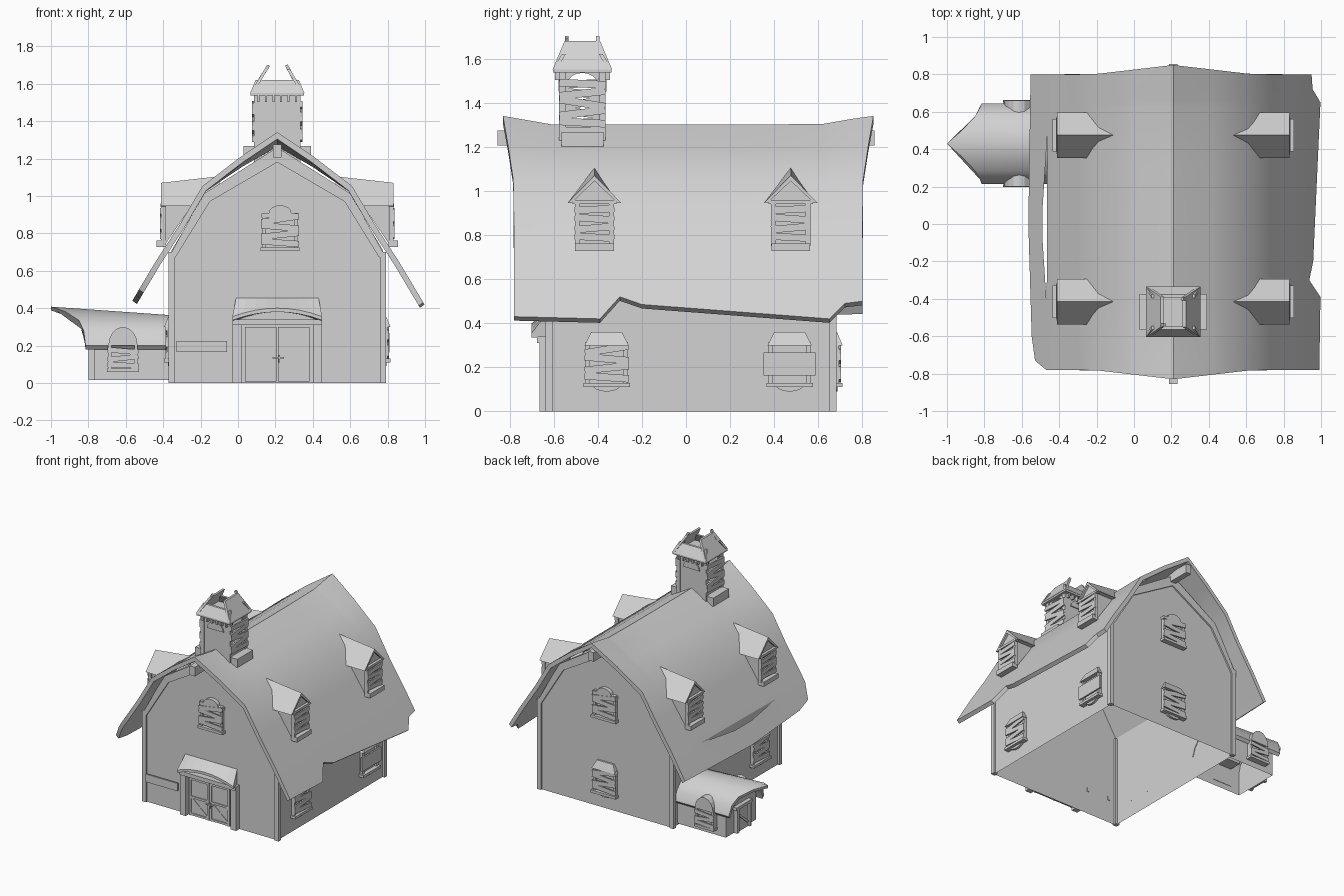
import bpy, bmesh, math
from mathutils import Matrix, Vector

if "Cube" in bpy.data.objects:
    bpy.data.objects.remove(bpy.data.objects["Cube"], do_unlink=True)

GREY = (0.65, 0.65, 0.65, 1)
mat = bpy.data.materials.new("weathered grey")
mat.use_nodes = True
mat.diffuse_color = GREY
mat.node_tree.nodes["Principled BSDF"].inputs["Base Color"].default_value = GREY

CX = 0.21       # centre line of the barn
HALF = 0.565    # half width of the walls
FRONT, BACK = -0.625, 0.67


def place(x, y, z=0, deg=0):
    return Matrix.Translation((x, y, z)) @ Matrix.Rotation(math.radians(deg), 4, "Z")


def finish(name, bm, m):
    bm.transform(m)
    bmesh.ops.recalc_face_normals(bm, faces=bm.faces[:])
    me = bpy.data.meshes.new(name)
    bm.to_mesh(me)
    bm.free()
    me.materials.append(mat)
    ob = bpy.data.objects.new(name, me)
    bpy.context.collection.objects.link(ob)
    return ob


def loft(name, rings, m=Matrix(), open_base=False):
    bm = bmesh.new()
    rows = [[bm.verts.new(p) for p in r] for r in rings]
    n = len(rows[0])
    for a, b in zip(rows, rows[1:]):
        for i in range(n):
            j = (i + 1) % n
            bm.faces.new((a[i], a[j], b[j], b[i]))
    bm.faces.new(rows[0])
    bm.faces.new(rows[-1])
    if open_base:
        bm.normal_update()
        low = min(v.co.z for v in bm.verts)
        floor = [f for f in bm.faces if all(v.co.z < low + 1e-4 for v in f.verts)]
        bmesh.ops.delete(bm, geom=floor, context="FACES")
    return finish(name, bm, m)


def prism(name, pts, y0, y1, m=Matrix(), open_base=False):
    return loft(name, [[(x, y, z) for x, z in pts] for y in (y0, y1)], m, open_base)


def boxes(name, items, m=Matrix()):
    """Each item: x, y, z of the centre, three sizes, optional roll in degrees."""
    bm = bmesh.new()
    for x, y, z, sx, sy, sz, *roll in items:
        t = Matrix.Translation((x, y, z))
        if roll:
            t = t @ Matrix.Rotation(math.radians(roll[0]), 4, "Y")
        bmesh.ops.create_cube(bm, size=1, matrix=t @ Matrix.Diagonal((sx, sy, sz, 1)))
    return finish(name, bm, m)


def arch(hw, z, h, steps=8):
    a = [math.pi * i / steps for i in range(steps + 1)]
    return [(hw * math.cos(t), z + h * math.sin(t)) for t in a]


def smooth(ob):
    bpy.ops.object.select_all(action="DESELECT")
    ob.select_set(True)
    bpy.context.view_layer.objects.active = ob
    bpy.ops.object.shade_smooth_by_angle(angle=math.radians(32))


def lerp(table, y):
    for (y0, a), (y1, b) in zip(table, table[1:]):
        if y <= y1:
            return a + (b - a) * (y - y0) / (y1 - y0)
    return table[-1][1]


def mirrored(half):
    """Closed outline from a half profile running from base to peak."""
    return [(CX - d, z) for d, z in half] + [(CX + d, z) for d, z in reversed(half[:-1])]


# Walls, open underneath
prism("barn_walls", mirrored([(HALF, 0), (HALF, .71), (.39, 1.0), (0, 1.24)]), FRONT, BACK, open_base=True)

# Gable bands and corner posts
outer = mirrored([(HALF, .7), (.395, 1.01), (0, 1.26)])
inner = mirrored([(.545, .67), (.36, .97), (0, 1.18)])
for end, y, s in (("front", FRONT, -1), ("back", BACK, 1)):
    prism(end + "_gable_band", outer + inner[::-1], y, y + s * .012)
    boxes(end + "_corner_posts", [(CX + d * HALF, y - s * .003, .35, .034, .032, .7) for d in (-1, 1)])
    boxes(end + "_ridge_beam", [(CX, s * .745, 1.24, .045, .22, .07)])

# Main roof: dx, z, and inward shift for the underside
PROFILE = [(0, 1.30, 0, .036), (.2, 1.185, .014, .028), (.4, 1.05, .02, .024),
           (.52, .85, .024, .018), (.65, .65, .024, .018)]
EAVE_R = [(-.78, .43), (-.39, .42), (-.30, .52), (-.2, .485), (.65, .42), (.72, .49), (.80, .5)]
EAVE_L = [(-.78, .60), (-.73, .50), (-.6, .47), (0, .44), (.80, .46)]
rings = []
for y in (-.78, -.73, -.6, -.39, -.30, -.2, 0, .3, .62, .65, .72, .80):
    flare = min(1, max(0, (abs(y) - .6) / .18))
    top, under = [], []
    for side, eave in ((-1, EAVE_L), (1, EAVE_R)):
        z = lerp(eave, y)
        pts = PROFILE + [(.65 + (.65 - z) * .595, z, .024, .018)]
        t, u = [], []
        for d, z, sx, sz in pts:
            k = flare * max(0, 1 - d / .43)
            yy = y + math.copysign(.05 * k, y)
            t.append((CX + side * d, yy, z + .04 * k))
            u.append((CX + side * (d - sx), yy, z + .04 * k - sz))
        if side < 0:
            top, under = t[::-1], u[::-1]
        else:
            top, under = top + t[1:], under + u[1:]
    rings.append(top + under[::-1])
roof = loft("main_roof", rings)

# Long crack in the left slope
crack = loft("crack_cutter", [[(-.463, .48, z), (-.467, -.43, z), (-.488, -.1, z), (-.488, .1, z)] for z in (.4, .8)])
crack.hide_render = True
crack.hide_set(True)
cut = roof.modifiers.new("crack", "BOOLEAN")
cut.operation, cut.object, cut.solver = "DIFFERENCE", crack, "EXACT"
smooth(roof)


def window(name, m, crest=False, panel=False):
    parts = [(s * .085, -.012, .13, .02, .025, .19) for s in (-1, 1)]
    parts += [(0, -.02, .03, .21, .04, .02), (0, -.004, .13, .16, .008, .19)]
    boxes(name + "_frame", parts, m)
    if panel:
        boxes(name + "_panel", [(0, -.03, .125, .235, .012, .105)], m)
    else:
        rolls = (4, -6, 5, -9)
        boxes(name + "_boards", [(0, -.028, .065 + .042 * i, .2, .01, .033, r) for i, r in enumerate(rolls)], m)
    if crest:
        prism(name + "_crest", [(.1, .20), (.1, .22)] + arch(.06, .225, .04) + [(-.1, .22), (-.1, .20)], -.03, 0, m)
    else:
        loft(name + "_hood", [[(-w, 0, z), (w, 0, z), (w, -d, z), (-w, -d, z)]
                              for w, d, z in ((.10, .04, .21), (.07, .015, .27))], m)
        prism(name + "_apron", [(x, .04 - z) for x, z in arch(.07, 0, .04)] + [(-.1, .04), (.1, .04)][::1], -.018, 0, m)


window("front_loft_window", place(.225, FRONT, .685), crest=True)
window("back_loft_window", place(CX, BACK, .67, 180), crest=True)
window("back_lower_window", place(CX, BACK, .09, 180))
window("right_front_window", place(CX + HALF, -.36, .09, 90))
window("right_back_window", place(CX + HALF, .47, .09, 90), panel=True)
window("left_window", place(CX - HALF, -.37, .09, -90))

# Double door with braces and a curved canopy
door = place(CX, FRONT)
parts = [(s * .215, -.02, .16, .05, .04, .32) for s in (-1, 1)]
parts += [(0, -.025, .325, .48, .05, .03)]
boxes("door_frame", parts, door)
parts = []
for s in (-1, 1):
    c = s * .088
    parts += [(c, -.008, .153, .17, .016, .29)]
    parts += [(c + k * .077, -.018, .153, .016, .012, .29) for k in (-1, 1)]
    parts += [(c, -.018, z, .15, .012, .016) for z in (.018, .15, .29)]
    parts += [(c, -.016, .084, .175, .008, .014, r) for r in (41, -41)]
boxes("door_leaves", parts, door)
boxes("door_latch", [(.005, -.03, .135, .06, .012, .008), (.01, -.03, .13, .008, .012, .04)], door)
rings = []
for i in range(9):
    x = -.24 + .06 * i
    z = .335 + .045 * (1 - (x / .24) ** 2)
    rings.append([(x * .92, 0, .455), (x, -.075, z + .02), (x, -.075, z), (x * .92, 0, z)])
loft("door_canopy", rings, door)

# Rail beside the door
boxes("front_rail", [(-.195, FRONT - .022, .195, .27, .012, .06), (-.29, FRONT - .01, .195, .02, .03, .03),
                     (-.1, FRONT - .01, .195, .02, .03, .03)])


def dormer(name, m):
    loft(name + "_body", [[(x, 0, .74), (x, 0, .96), (x, .15, .96)] for x in (-.08, .08)], m)
    prism(name + "_gable", [(-.1, .95), (.1, .95), (0, 1.055)], -.005, .2, m)
    parts = [(s * .078, -.01, .85, .022, .025, .2) for s in (-1, 1)]
    parts += [(0, -.02, .745, .175, .05, .035), (0, -.01, .95, .2, .03, .018)]
    boxes(name + "_frame", parts, m)
    boxes(name + "_boards", [(0, -.022, .79 + .042 * i, .18, .01, .032, r) for i, r in enumerate((3, -5, 4, -3))], m)
    rings = []
    for y, peak in ((-.022, 1.07), (.29, 1.105)):
        rings.append([(-.122, y, .945), (0, y, peak), (.122, y, .945), (.105, y, .945), (0, y, peak - .025), (-.105, y, .945)])
    loft(name + "_roof", rings, m)


for where, y in (("front", -.415), ("back", .475)):
    dormer(where + "_right_dormer", place(CX + .6, y, 0, 90))
    dormer(where + "_left_dormer", place(CX - .6, y, 0, -90))

# Bell tower
tower = place(CX, -.47)
boxes("tower_posts", [(x * .11, y * .09, 1.36, .03, .03, .36) for x in (-1, 1) for y in (-1, 1)], tower)
boxes("tower_base", [(0, 0, 1.245, .24, .2, .09)] + [(s * .15, 0, 1.235, .06, .19, .065) for s in (-1, 1)], tower)
for end, turn in (("front", 0), ("back", 180)):
    m = tower @ Matrix.Rotation(math.radians(turn), 4, "Z")
    boxes(end + "_tower_wall", [(0, -.095, 1.37, .23, .012, .34)], m)
    prism(end + "_tower_arch", arch(.07, 1.45, .06), -.109, -.101, m)
    boxes(end + "_tower_brackets", [(-.1 + .04 * i, -.112, 1.52, .012, .025, .035) for i in range(6)], m)
for side, turn in (("right", 90), ("left", -90)):
    m = tower @ Matrix.Rotation(math.radians(turn), 4, "Z")
    prism(side + "_tower_spandrel", [(.09, 1.54)] + arch(.065, 1.49, .045) + [(-.09, 1.49), (-.09, 1.54)], -.118, -.105, m)
    boxes(side + "_tower_boards", [(0, -.13, 1.31 + .044 * i, .21, .012, .034, r)
                                   for i, r in enumerate((3, -7, 9, -6, 3))], m)

# Broken tower roof: tall side panels, low front and back panels
boxes("tower_eave", [(0, 0, 1.545, .285, .265, .018)], tower)
for side, turn, out, wide, rise in (("right", 90, .145, .135, .13), ("left", -90, .145, .135, .13),
                                    ("front", 0, .135, .145, .07), ("back", 180, .135, .145, .07)):
    m = tower @ Matrix.Rotation(math.radians(turn), 4, "Z")
    rings = []
    for z in (0, rise):
        o, w = out - z * .6, wide - z * .42
        rings.append([(-w, -o, 1.55 + z), (w, -o, 1.55 + z), (w, .018 - o, 1.55 + z), (-w, .018 - o, 1.55 + z)])
    loft(side + "_tower_roof_panel", rings, m)
boxes("broken_rafters", [(-.07, -.07, 1.66, .016, .016, .09, 32), (.07, .07, 1.66, .016, .016, .09, -28)], tower)

# Side annex with a swept arched roof
half = [(.215, .2, -.815, .2), (.19, .265, -.825, .28), (.145, .315, -.85, .335), (.07, .35, -.92, .38), (0, .362, -1.0, .408)]
line = [(s * d, z, x, zt) for s, pts in ((-1, half), (1, half[-2::-1])) for d, z, x, zt in pts]
rings = [[(-.35, .43 + d, z) for d, z, x, t in line] + [(-.35, .43 + d * .92, z - .02) for d, z, x, t in line[::-1]],
         [(x, .43 + d, t) for d, z, x, t in line] + [(x, .43 + d * .92, t - .02) for d, z, x, t in line[::-1]]]
smooth(loft("annex_roof", rings))
prism("annex_walls", [(.185, .015)] + arch(.185, .2, .13) + [(-.185, .015)], 0, .41,
      place(-.77, .43, 0, -90), open_base=True)
boxes("annex_door", [(0, -.008, .1, .13, .016, .17), (-.075, -.015, .11, .022, .03, .19), (.075, -.015, .11, .022, .03, .19),
                     (0, -.015, .205, .19, .03, .022), (0, -.018, .1, .15, .01, .016, 40)], place(-.77, .43, 0, -90))
for end, y, turn in (("front", .245, 0), ("back", .615, 180)):
    m = place(-.615, y, 0, turn)
    prism(end + "_annex_window_arch", arch(.078, .2, .1), -.045, .1, m)
    boxes(end + "_annex_window_frame", [(s * .07, -.02, .135, .018, .04, .14) for s in (-1, 1)]
          + [(0, -.022, .068, .17, .05, .018), (0, -.008, .135, .13, .016, .13)], m)
    boxes(end + "_annex_window_boards", [(0, -.043, .095 + .038 * i, .165, .01, .028, r) for i, r in enumerate((3, -6, 5))], m)
